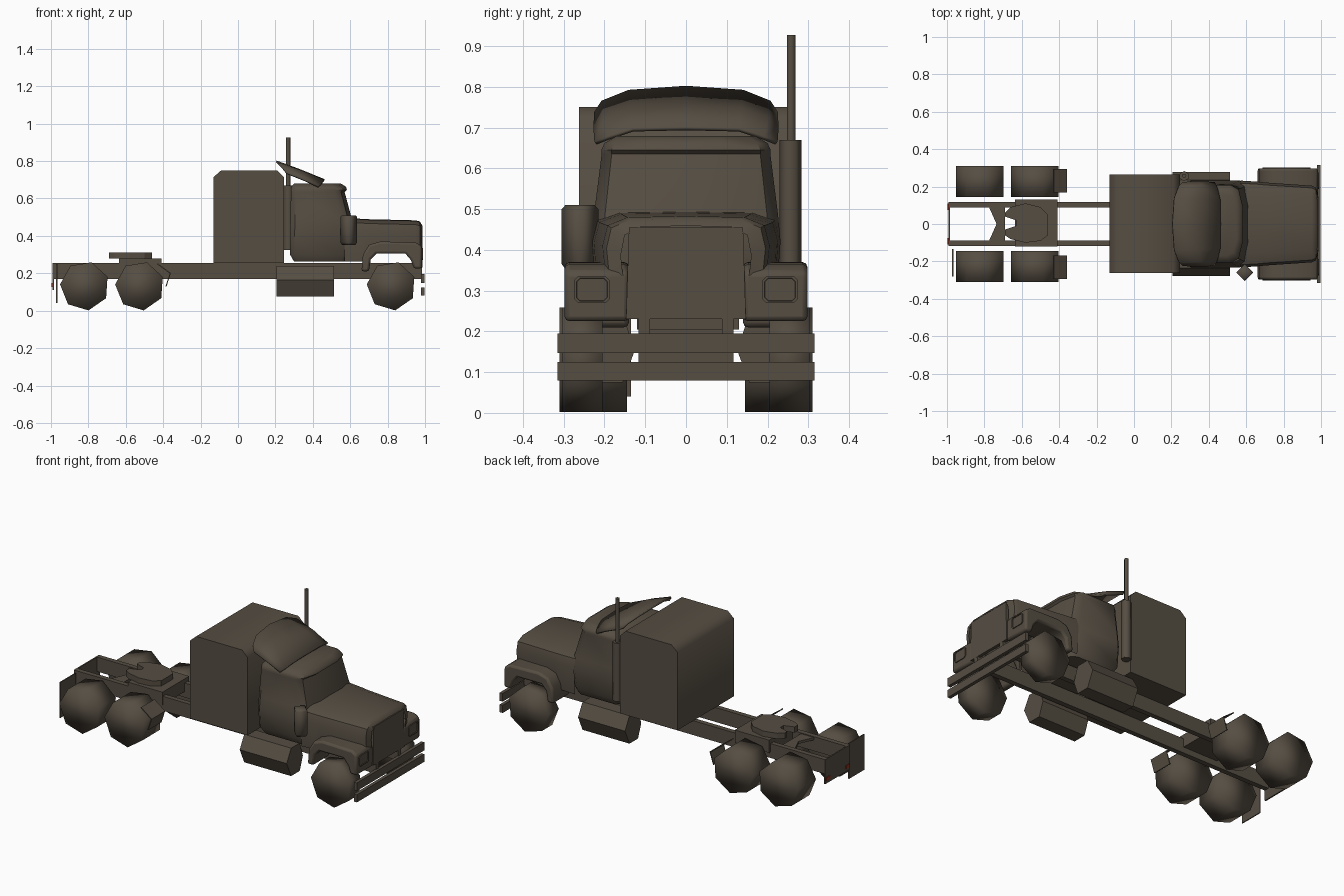
import bpy, bmesh, math
from mathutils import Vector

if "Cube" in bpy.data.objects:
    bpy.data.objects.remove(bpy.data.objects["Cube"])


def material(name, rgb):
    m = bpy.data.materials.new(name)
    m.diffuse_color = (*rgb, 1)
    m.use_nodes = True
    m.node_tree.nodes["Principled BSDF"].inputs["Base Color"].default_value = m.diffuse_color
    return m


BROWN = material("dark brown paint", (0.092, 0.075, 0.055))
RED = material("tail light red", (0.30, 0.03, 0.012))


def finish(name, bm, mat=BROWN, smooth=None, bevel=0, thick=0):
    """Turn a bmesh into a named object; smooth is an angle in degrees."""
    bmesh.ops.recalc_face_normals(bm, faces=bm.faces)
    me = bpy.data.meshes.new(name)
    bm.to_mesh(me)
    bm.free()
    ob = bpy.data.objects.new(name, me)
    bpy.context.collection.objects.link(ob)
    me.materials.append(mat)
    if thick:
        s = ob.modifiers.new("thickness", 'SOLIDIFY')
        s.thickness, s.offset = thick, 0
    if bevel:
        b = ob.modifiers.new("bevel", 'BEVEL')
        b.width, b.segments, b.limit_method = bevel, 2, 'ANGLE'
        b.angle_limit = math.radians(50)
    if smooth:
        bpy.ops.object.select_all(action='DESELECT')
        bpy.context.view_layer.objects.active = ob
        ob.select_set(True)
        bpy.ops.object.shade_smooth_by_angle(angle=math.radians(smooth))
    return ob


def loft(name, sections, closed=True, caps=True, **kw):
    bm = bmesh.new()
    rings = [[bm.verts.new(p) for p in s] for s in sections]
    n = len(rings[0])
    for a, b in zip(rings, rings[1:]):
        for i in range(n if closed else n - 1):
            j = (i + 1) % n
            bm.faces.new((a[i], a[j], b[j], b[i]))
    if caps:
        bm.faces.new(rings[0])
        bm.faces.new(rings[-1])
    return finish(name, bm, **kw)


def prism(name, pts, axis, a, b, **kw):
    """Extrude a 2D outline along an axis from a to b."""
    def at(p, t):
        q = list(p)
        q.insert("xyz".index(axis), t)
        return Vector(q)
    return loft(name, [[at(p, a) for p in pts], [at(p, b) for p in pts]], **kw)


def box(name, x0, x1, y0, y1, z0, z1, **kw):
    return prism(name, [(x0, y0), (x1, y0), (x1, y1), (x0, y1)], 'z', z0, z1, **kw)


def ngon(cx, cy, r, n, start):
    return [(cx + r * math.cos(math.radians(start + 360 * i / n)),
             cy + r * math.sin(math.radians(start + 360 * i / n))) for i in range(n)]


def mirror_half(pts):
    """Half arch of (x, y, z) from outside to centre, mirrored across y = 0."""
    return pts + [(x, -y, z) for x, y, z in reversed(pts) if y > 0]


# Chassis and wheels
for s, side in ((-1, "right"), (1, "left")):
    box(side + "_rail", -0.99, 0.985, s * 0.088, s * 0.117, 0.17, 0.255)
    for label, cx, inner, outer in (("rear", -0.82, 0.145, 0.31), ("middle", -0.525, 0.145, 0.31),
                                    ("front", 0.82, 0.205, 0.303)):
        prism(f"{side}_{label}_wheel", ngon(cx, 0.132, 0.132, 7, -81), 'y',
              s * inner, s * outer, smooth=180)
    # Quarter fender ahead of the drive wheels
    loft(side + "_quarter_fender",
         [[(x, s * 0.168, z), (x, s * 0.293, z)] for x, z in ((-0.43, 0.25), (-0.362, 0.2), (-0.385, 0.13))],
         closed=False, caps=False, thick=0.006)
    # Hexagonal side tank
    prism(side + "_tank", [(s * 0.125, 0.155), (s * 0.155, 0.24), (s * 0.235, 0.24), (s * 0.277, 0.165),
                           (s * 0.235, 0.075), (s * 0.155, 0.075)], 'x', 0.205, 0.512, smooth=35)
    # Front fender with wheel arch
    arch = [(0.66, 0.21), (0.668, 0.30), (0.70, 0.352), (0.76, 0.37), (0.95, 0.365), (0.983, 0.345),
            (0.983, 0.225), (0.94, 0.225), (0.925, 0.27), (0.895, 0.305), (0.74, 0.305),
            (0.71, 0.275), (0.70, 0.21)]
    prism(side + "_front_fender", arch, 'y', s * 0.14, s * 0.298, smooth=50, bevel=0.012)
    # Headlight bezel with recessed lens
    hl = [(0.187, 0.28), (0.197, 0.27), (0.265, 0.27), (0.275, 0.28),
          (0.275, 0.325), (0.265, 0.335), (0.197, 0.335), (0.187, 0.325)]
    cy, cz = 0.231, 0.3025

    def lamp(x, k):
        return [(x, s * (cy + (y - cy) * k), cz + (z - cz) * k) for y, z in hl]
    loft(side + "_headlight", [lamp(0.978, 1), lamp(0.988, 1), lamp(0.988, 0.86), lamp(0.984, 0.84)])
    box(side + "_tail_light", -0.996, -0.990, s * 0.075, s * 0.11, 0.128, 0.147, mat=RED)

box("rear_crossmember", -0.992, -0.984, -0.117, 0.117, 0.11, 0.255)
box("mud_flap", -0.972, -0.966, -0.28, -0.135, 0.04, 0.25)
prism("notched_crossmember", [(-0.775, 0.09), (-0.69, 0.09), (-0.69, -0.09), (-0.775, -0.09), (-0.735, 0)],
      'z', 0.235, 0.25)

# Trailer coupling: base and slotted plate
box("coupling_base", -0.635, -0.41, -0.12, 0.13, 0.205, 0.28)
prism("coupling_plate", [(-0.69, 0.04), (-0.69, 0.06), (-0.66, 0.09), (-0.58, 0.11), (-0.50, 0.09), (-0.46, 0.05),
                         (-0.46, -0.06), (-0.50, -0.09), (-0.58, -0.10), (-0.66, -0.08), (-0.69, -0.06),
                         (-0.69, -0.03), (-0.63, -0.01), (-0.63, 0.02)], 'z', 0.278, 0.312)

# Sleeper box with chamfered top
prism("sleeper", [(-0.13, 0.255), (0.245, 0.255), (0.245, 0.715), (0.21, 0.75), (-0.09, 0.75), (-0.13, 0.715)],
      'y', -0.262, 0.265, smooth=50)


# Cab, stacked plan outlines: height, half width, back, side end, front
def cab_ring(z, w, xb, xs, xf):
    half = [(xb, w * 0.9), (xb + 0.025, w), (xs, w), (xs + (xf - xs) * 0.65, w * 0.88), (xf, w * 0.45)]
    return [(x, y, z) for x, y in half] + [(x, -y, z) for x, y in reversed(half)]


loft("cab", [cab_ring(*r) for r in (
    (0.262, 0.20, 0.30, 0.55, 0.60), (0.30, 0.22, 0.278, 0.56, 0.61), (0.42, 0.232, 0.278, 0.565, 0.62),
    (0.485, 0.226, 0.28, 0.55, 0.61), (0.635, 0.207, 0.283, 0.515, 0.57), (0.645, 0.208, 0.283, 0.52, 0.582),
    (0.662, 0.20, 0.285, 0.51, 0.578), (0.68, 0.17, 0.30, 0.49, 0.55))], smooth=40)

# Curved roof fairing, a sloped shell
loft("roof_fairing", [mirror_half(h) for h in (
    [(0.26, 0.222, 0.735), (0.24, 0.205, 0.762), (0.215, 0.14, 0.788), (0.205, 0, 0.798)],
    [(0.36, 0.224, 0.695), (0.355, 0.20, 0.722), (0.345, 0.135, 0.743), (0.335, 0, 0.75)],
    [(0.43, 0.222, 0.662), (0.445, 0.19, 0.675), (0.46, 0.13, 0.695), (0.462, 0, 0.698)])],
    closed=False, caps=False, thick=0.01, smooth=40)


# Hood shell: station, half width, bottom, shoulder, top
def hood_arch(x, w, zb, zt):
    return mirror_half([(x, w * 0.95, zb), (x, w, zt - 0.07), (x, w * 0.94, zt - 0.02),
                        (x, w * 0.7, zt), (x, 0, zt + 0.003)])


loft("hood", [hood_arch(*h) for h in (
    (0.57, 0.232, 0.262, 0.492), (0.665, 0.226, 0.262, 0.488), (0.70, 0.222, 0.31, 0.486),
    (0.95, 0.205, 0.31, 0.48), (0.972, 0.195, 0.31, 0.474), (0.983, 0.16, 0.31, 0.456))],
    closed=False, caps=False, smooth=45)
prism("grille", [(-0.147, 0.23), (0.147, 0.23), (0.14, 0.455), (-0.14, 0.455)], 'x', 0.968, 0.986)

# Two bumper bars
for name, z0, z1 in (("lower_bumper", 0.08, 0.125), ("upper_bumper", 0.147, 0.195)):
    box(name, 0.978, 0.998, -0.315, 0.315, z0, z1)

# Exhaust stack and air cleaner
prism("muffler", ngon(0.268, 0.256, 0.027, 6, 30), 'z', 0.325, 0.67, smooth=70)
prism("exhaust_pipe", ngon(0.268, 0.258, 0.012, 6, 0), 'z', 0.66, 0.927, smooth=70)
loft("air_cleaner", [[(x, y, z) for x, y in ngon(0.592, -0.26, r, 4, 0)]
                     for z, r in ((0.35, 0.034), (0.365, 0.045), (0.50, 0.045), (0.51, 0.036))], smooth=100)
